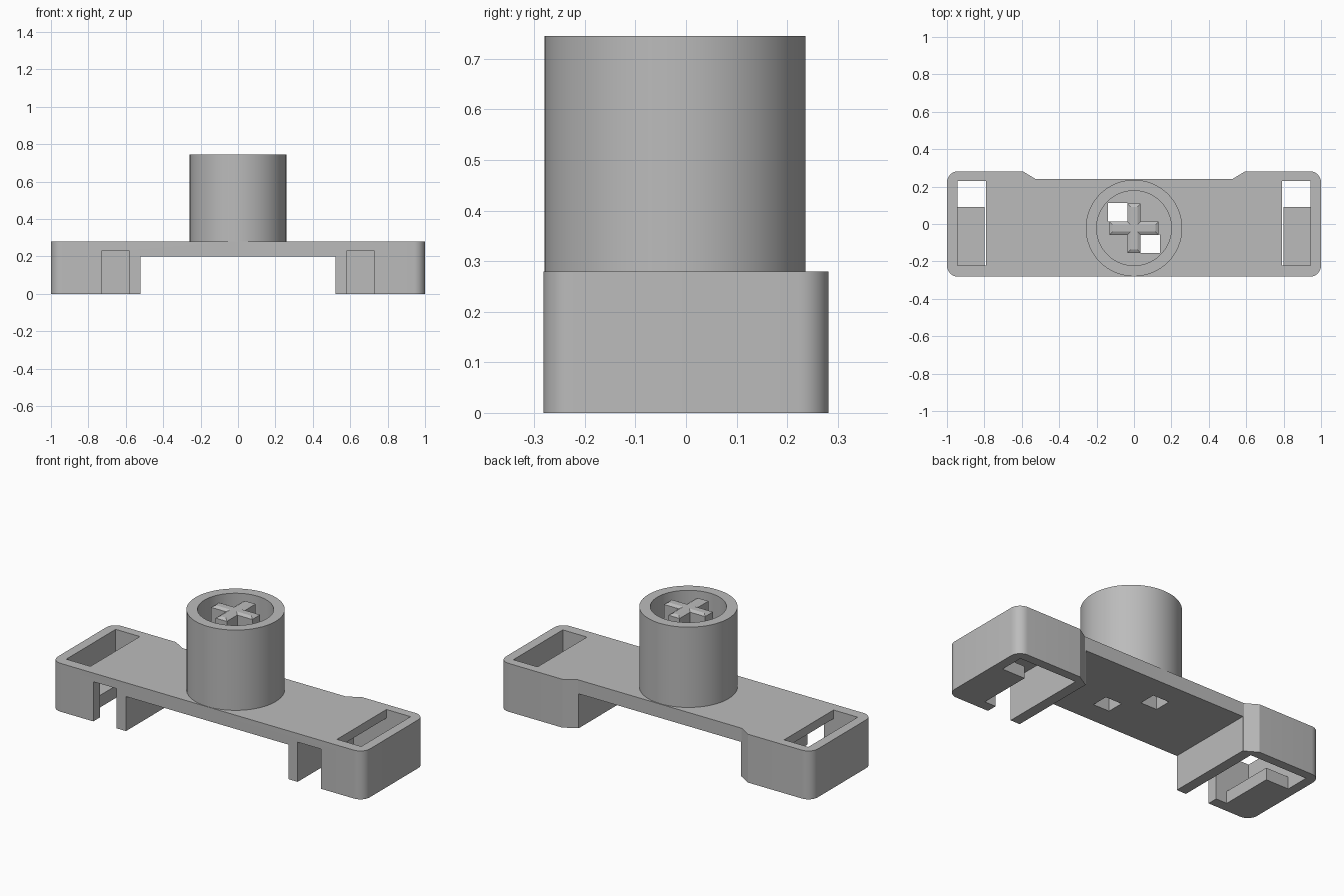
import bpy, bmesh, math
from mathutils import Vector

cube = bpy.data.objects.get("Cube")
if cube:
    bpy.data.objects.remove(cube, do_unlink=True)

grey = bpy.data.materials.new("plain grey")
grey.use_nodes = True
COLOUR = (0.5, 0.5, 0.5, 1)
grey.diffuse_color = COLOUR
grey.node_tree.nodes["Principled BSDF"].inputs["Base Color"].default_value = COLOUR


def finish(name, bm):
    bmesh.ops.recalc_face_normals(bm, faces=bm.faces)
    mesh = bpy.data.meshes.new(name)
    bm.to_mesh(mesh)
    bm.free()
    mesh.materials.append(grey)
    obj = bpy.data.objects.new(name, mesh)
    bpy.context.collection.objects.link(obj)
    return obj


def prism(name, outline, z0, z1):
    """Extrude a flat outline from z0 up to z1."""
    bm = bmesh.new()
    face = bm.faces.new([bm.verts.new((x, y, z0)) for x, y in outline])
    top = bmesh.ops.extrude_face_region(bm, geom=[face])["geom"]
    verts = [v for v in top if isinstance(v, bmesh.types.BMVert)]
    bmesh.ops.translate(bm, verts=verts, vec=(0, 0, z1 - z0))
    return finish(name, bm)


def box(name, x0, x1, y0, y1, z0, z1):
    return prism(name, [(x0, y0), (x1, y0), (x1, y1), (x0, y1)], z0, z1)


def arc(cx, cy, r, start, end, steps):
    angles = [math.radians(start + (end - start) * i / steps) for i in range(steps + 1)]
    return [(cx + r * math.cos(a), cy + r * math.sin(a)) for a in angles]


def activate(obj):
    bpy.ops.object.select_all(action='DESELECT')
    obj.select_set(True)
    bpy.context.view_layer.objects.active = obj


def cut(obj, cutter):
    """Subtract the cutter, then throw it away."""
    mod = obj.modifiers.new("cut", 'BOOLEAN')
    mod.operation = 'DIFFERENCE'
    mod.solver = 'EXACT'
    mod.object = cutter
    activate(obj)
    bpy.ops.object.modifier_apply(modifier=mod.name)
    bpy.data.objects.remove(cutter, do_unlink=True)


def smooth(obj):
    activate(obj)
    bpy.ops.object.shade_smooth_by_angle(angle=math.radians(30))


# Bridge body: rounded ends, narrower middle at the back
half = arc(0.94, -0.222, 0.06, -90, 0, 8) + arc(0.94, 0.222, 0.06, 0, 90, 8)
half += [(0.595, 0.282), (0.525, 0.24)]
body = prism("bridge_body", half + [(-x, y) for x, y in reversed(half)], 0, 0.28)
cut(body, box("cutter", -0.52, 0.52, -1, 1, -1, 0.2))


def sided(name, side, x0, x1, *rest):
    a, b = sorted((side * x0, side * x1))
    return box(name, a, b, *rest)


# Hollow feet with a front notch, a top window and an inner shelf
for label, side in (("left", 1), ("right", -1)):
    cut(body, sided("cutter", side, 0.58, 0.945, -0.222, 0.23, -0.1, 0.23))
    cut(body, sided("cutter", side, 0.58, 0.73, -0.4, -0.2, -0.1, 0.23))
    cut(body, sided("cutter", side, 0.79, 0.945, -0.222, 0.23, 0.15, 0.4))
    sided(label + "_shelf", side, 0.8, 0.95, -0.23, 0.09, 0, 0.07)

# Two square holes beside the cross
CY = -0.022
for s in (1, -1):
    x0, x1 = sorted((s * 0.035, s * 0.138))
    y0, y1 = sorted((CY - s * 0.035, CY - s * 0.133))
    cut(body, box("cutter", x0, x1, y0, y1, 0.1, 0.4))
smooth(body)

# Round socket wall
socket = prism("socket", arc(0, CY, 0.258, 0, 360, 64)[:-1], 0.28, 0.745)
cut(socket, prism("cutter", arc(0, CY, 0.2, 0, 360, 64)[:-1], 0.2, 0.9))
smooth(socket)

# Cross stem with a chamfered top
L, W, BEVEL = 0.132, 0.036, 0.018
arm = [(L, -W), (L, W), (W, W)]
outline = []
for turn in range(4):
    c, s = round(math.cos(turn * math.pi / 2)), round(math.sin(turn * math.pi / 2))
    outline += [(x * c - y * s, x * s + y * c + CY) for x, y in arm]
stem = prism("cross_stem", outline, 0.27, 0.735)
bm = bmesh.new()
bm.from_mesh(stem.data)
top = [f for f in bm.faces if f.normal.z > 0.9]
bmesh.ops.inset_region(bm, faces=top, thickness=BEVEL, use_even_offset=True)
for f in bm.faces:
    if f in top:
        bmesh.ops.translate(bm, verts=f.verts[:], vec=Vector((0, 0, 0.01)))
    elif f.normal.z < -0.9:
        bmesh.ops.translate(bm, verts=f.verts[:], vec=Vector((0, 0, 0.005)))
bm.to_mesh(stem.data)
bm.free()
